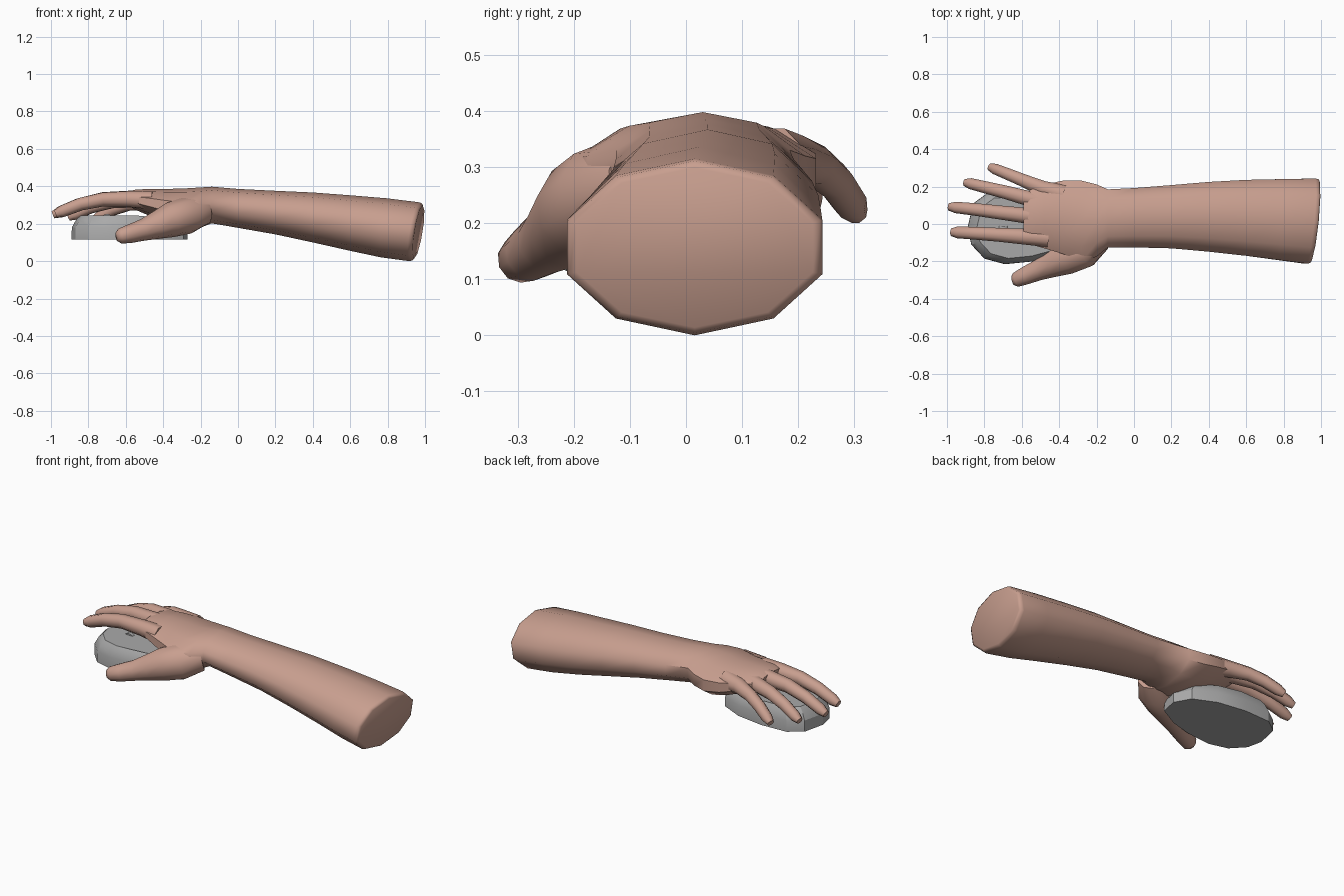
import bpy, bmesh, math
from mathutils import Vector


def material(name, rgb):
    m = bpy.data.materials.new(name)
    m.diffuse_color = (*rgb, 1)
    return m


SKIN = material("skin", (0.58, 0.345, 0.275))
GREY = material("light_grey", (0.40, 0.40, 0.40))
DARK = material("dark_grey", (0.22, 0.22, 0.22))


def loft(name, rings, mat, angle):
    """Skin a list of equal-length point rings and cap both ends."""
    bm = bmesh.new()
    loops = [[bm.verts.new(p) for p in ring] for ring in rings]
    n = len(loops[0])
    for a, b in zip(loops, loops[1:]):
        for i in range(n):
            j = (i + 1) % n
            bm.faces.new((a[i], a[j], b[j], b[i]))
    bm.faces.new(loops[0][::-1])
    bm.faces.new(loops[-1])
    bmesh.ops.recalc_face_normals(bm, faces=bm.faces)
    mesh = bpy.data.meshes.new(name)
    bm.to_mesh(mesh)
    bm.free()
    mesh.materials.append(mat)
    obj = bpy.data.objects.new(name, mesh)
    bpy.context.collection.objects.link(obj)
    bpy.ops.object.select_all(action='DESELECT')
    obj.select_set(True)
    bpy.context.view_layer.objects.active = obj
    bpy.ops.object.shade_smooth_by_angle(angle=math.radians(angle))
    return obj


def section(x, y0, y1, z0, z1, shear=0.0):
    """Ten-sided cross-section; shear slants it like the cut end of the arm."""
    yc, zc = (y0 + y1) / 2, (z0 + z1) / 2
    ring = []
    for k in range(10):
        a = k * math.tau / 10
        dy = math.sin(a) * (y1 - y0) / 2 / 0.951
        dz = math.cos(a) * (z1 - z0) / 2
        ring.append((x + shear * (0.10 * dy + 0.16 * dz), yc + dy, zc + dz))
    return ring


def digit(name, path, sides=8):
    """Tapered tube along (x, y, z, radius) points."""
    pts = [Vector(p[:3]) for p in path]
    rings = []
    for i, p in enumerate(pts):
        d = (pts[min(i + 1, len(pts) - 1)] - pts[max(i - 1, 0)]).normalized()
        side = d.cross(Vector((0, 0, 1))).normalized()
        up = side.cross(d)
        r = path[i][3]
        rings.append([p + r * (math.cos(a) * side + math.sin(a) * up)
                      for a in (math.tau * (k + 0.5) / sides for k in range(sides))])
    return loft(name, rings, SKIN, 60)


# Forearm, wrist and palm in one skin
loft("forearm_and_palm", [
    section(-0.59, -0.09, 0.15, 0.30, 0.370),
    section(-0.55, -0.11, 0.185, 0.275, 0.382),
    section(-0.48, -0.13, 0.21, 0.245, 0.386),
    section(-0.38, -0.16, 0.232, 0.205, 0.386),
    section(-0.28, -0.20, 0.232, 0.175, 0.389),
    section(-0.20, -0.175, 0.212, 0.18, 0.394),
    section(-0.14, -0.125, 0.185, 0.202, 0.398),
    section(0.00, -0.125, 0.192, 0.178, 0.386),
    section(0.20, -0.13, 0.208, 0.143, 0.376),
    section(0.40, -0.148, 0.225, 0.10, 0.367),
    section(0.60, -0.17, 0.236, 0.055, 0.352),
    section(0.78, -0.192, 0.24, 0.02, 0.336, 0.6),
    section(0.94, -0.212, 0.243, 0.0, 0.315, 1),
    section(0.957, -0.208, 0.239, 0.004, 0.311, 1),
    section(0.965, -0.195, 0.226, 0.014, 0.299, 1),
], SKIN, 50)

# Four fingers, bending down toward the tips
digit("index_finger", [
    (-0.46, -0.075, 0.325, 0.052), (-0.58, -0.068, 0.332, 0.046),
    (-0.72, -0.058, 0.330, 0.040), (-0.84, -0.050, 0.305, 0.037),
    (-0.94, -0.045, 0.266, 0.034), (-0.975, -0.044, 0.252, 0.022)])
digit("middle_finger", [
    (-0.46, 0.030, 0.330, 0.052), (-0.58, 0.045, 0.335, 0.045),
    (-0.72, 0.062, 0.332, 0.040), (-0.85, 0.078, 0.303, 0.036),
    (-0.95, 0.088, 0.263, 0.033), (-0.988, 0.092, 0.247, 0.021)])
digit("ring_finger", [
    (-0.44, 0.105, 0.325, 0.052), (-0.56, 0.135, 0.328, 0.044),
    (-0.68, 0.168, 0.318, 0.039), (-0.79, 0.195, 0.287, 0.035),
    (-0.87, 0.215, 0.250, 0.032), (-0.905, 0.222, 0.234, 0.020)])
digit("little_finger", [
    (-0.38, 0.155, 0.315, 0.058), (-0.49, 0.190, 0.315, 0.045),
    (-0.59, 0.232, 0.303, 0.037), (-0.67, 0.265, 0.275, 0.034),
    (-0.74, 0.293, 0.235, 0.031), (-0.772, 0.305, 0.217, 0.020)])

# Thumb with the fleshy mound at its base
digit("thumb", [
    (-0.19, -0.075, 0.27, 0.080), (-0.27, -0.140, 0.245, 0.100),
    (-0.36, -0.180, 0.220, 0.094), (-0.44, -0.215, 0.190, 0.074),
    (-0.51, -0.246, 0.166, 0.058), (-0.58, -0.276, 0.146, 0.050),
    (-0.63, -0.298, 0.134, 0.041), (-0.648, -0.303, 0.130, 0.025)], 10)

# Mouse body: flat oval base, upright wall, bevelled shoulder and flat top
OUTLINE = [(-0.89, -0.02), (-0.86, 0.11), (-0.78, 0.168), (-0.62, 0.175),
           (-0.45, 0.15), (-0.32, 0.09), (-0.27, 0.0), (-0.29, -0.10),
           (-0.41, -0.165), (-0.54, -0.20), (-0.69, -0.215), (-0.80, -0.185),
           (-0.87, -0.11)]


def mouse_ring(z, s):
    return [(-0.58 + (x + 0.58) * s, -0.02 + (y + 0.02) * s,
             z - max(0, x + 0.55) * 0.6 * (z - 0.115)) for x, y in OUTLINE]


loft("mouse_body", [mouse_ring(0.115, 1), mouse_ring(0.18, 0.995),
                    mouse_ring(0.222, 0.92), mouse_ring(0.245, 0.84)], GREY, 25)

# Scroll wheel set into the mouse top
bpy.ops.mesh.primitive_cylinder_add(vertices=16, radius=0.035, depth=0.02,
                                    location=(-0.70, -0.02, 0.217),
                                    rotation=(math.pi / 2, 0, 0))
wheel = bpy.context.object
wheel.name = "scroll_wheel"
wheel.data.materials.append(GREY)
bpy.ops.object.shade_smooth_by_angle()
bpy.data.materials.remove(DARK)
